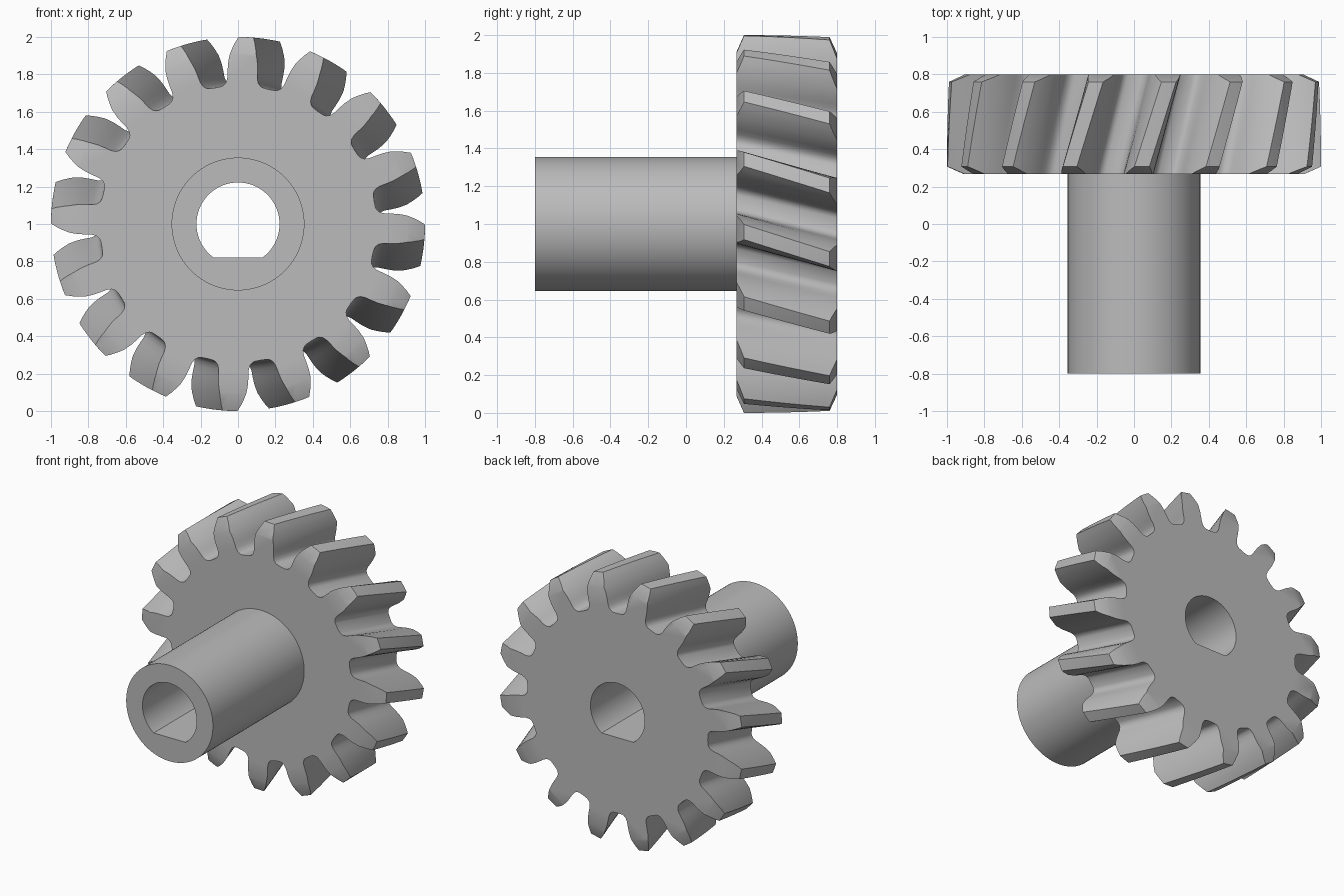
import bpy
import bmesh
import math
from mathutils import Matrix, Vector

TEETH = 16
FRONT, BACK = 0.267, 0.80      # gear faces along y
TWIST = 0.17                   # helix twist across the gear width
START = math.radians(1.7)      # clockwise offset of the first tooth
AXIS_Z = 1.0

cube = bpy.data.objects.get("Cube")
if cube:
    bpy.data.objects.remove(cube, do_unlink=True)

steel = bpy.data.materials.new("grey steel")
steel.use_nodes = True
GREY = (0.5, 0.5, 0.5, 1)
steel.diffuse_color = GREY
steel.node_tree.nodes["Principled BSDF"].inputs["Base Color"].default_value = GREY


def loft(name, rings):
    """Skin closed rings of points and cap both ends."""
    bm = bmesh.new()
    loops = [[bm.verts.new(p) for p in ring] for ring in rings]
    count = len(loops[0])
    for a, b in zip(loops, loops[1:]):
        for i in range(count):
            j = (i + 1) % count
            bm.faces.new((a[i], a[j], b[j], b[i]))
    bm.faces.new(loops[0])
    bm.faces.new(loops[-1])
    bmesh.ops.recalc_face_normals(bm, faces=bm.faces)
    mesh = bpy.data.meshes.new(name)
    bm.to_mesh(mesh)
    bm.free()
    mesh.materials.append(steel)
    obj = bpy.data.objects.new(name, mesh)
    bpy.context.collection.objects.link(obj)
    return obj


def polar(r, a, y):
    return Vector((r * math.sin(a), y, AXIS_Z + r * math.cos(a)))


def turned(name, stations, segments=96):
    """Turned solid along y from (y, radius) stations."""
    return loft(name, [[polar(r, math.tau * i / segments, y) for i in range(segments)]
                       for y, r in stations])


def combine(target, tool, operation):
    bpy.context.view_layer.objects.active = target
    mod = target.modifiers.new(operation, 'BOOLEAN')
    mod.operation = operation
    mod.solver = 'EXACT'
    mod.object = tool
    bpy.ops.object.modifier_apply(modifier=mod.name)
    bpy.data.objects.remove(tool, do_unlink=True)


# Tooth flank: (radius, half width), root fillet to tip
flank = [(0.74, 0.112), (0.746, 0.098), (0.76, 0.086), (0.785, 0.080),
         (0.82, 0.080), (0.86, 0.079), (0.90, 0.073), (0.94, 0.063),
         (0.97, 0.053), (1.0, 0.040)]
tooth = [(r, -w / r) for r, w in flank] + [(1.0, 0)]
tooth += [(r, w / r) for r, w in reversed(flank)]
pitch = math.tau / TEETH
tooth.append((0.738, pitch / 2))

# Helical gear body
steps = 8
rings = []
for s in range(steps + 1):
    t = s / steps
    y = FRONT + (BACK - FRONT) * t
    rings.append([polar(r, START + k * pitch + a + TWIST * t, y)
                  for k in range(TEETH) for r, a in tooth])
gear = loft("helical_gear", rings)

# Conical chamfer on the tooth ends
chamfer = turned("chamfer_envelope", [(FRONT - 0.01, 0.888), (FRONT + 0.06, 1.045),
                                      (BACK - 0.06, 1.045), (BACK + 0.01, 0.888)], 128)
combine(gear, chamfer, 'INTERSECT')

# Hub sleeve
combine(gear, turned("hub", [(-0.80, 0.355), (0.5, 0.355)]), 'UNION')

# D-shaped bore
half_flat = math.acos(0.18 / 0.222)
span = math.tau - 2 * half_flat
angles = [math.pi + half_flat + span * i / 64 for i in range(65)]
bore = loft("bore_cutter", [[polar(0.222, a, y) for a in angles] for y in (-1, 1)])
combine(gear, bore, 'DIFFERENCE')

# Smooth shading with sharp tooth and rim edges
bpy.ops.object.select_all(action='DESELECT')
gear.select_set(True)
bpy.context.view_layer.objects.active = gear
bpy.ops.object.shade_smooth_by_angle(angle=math.radians(30))
